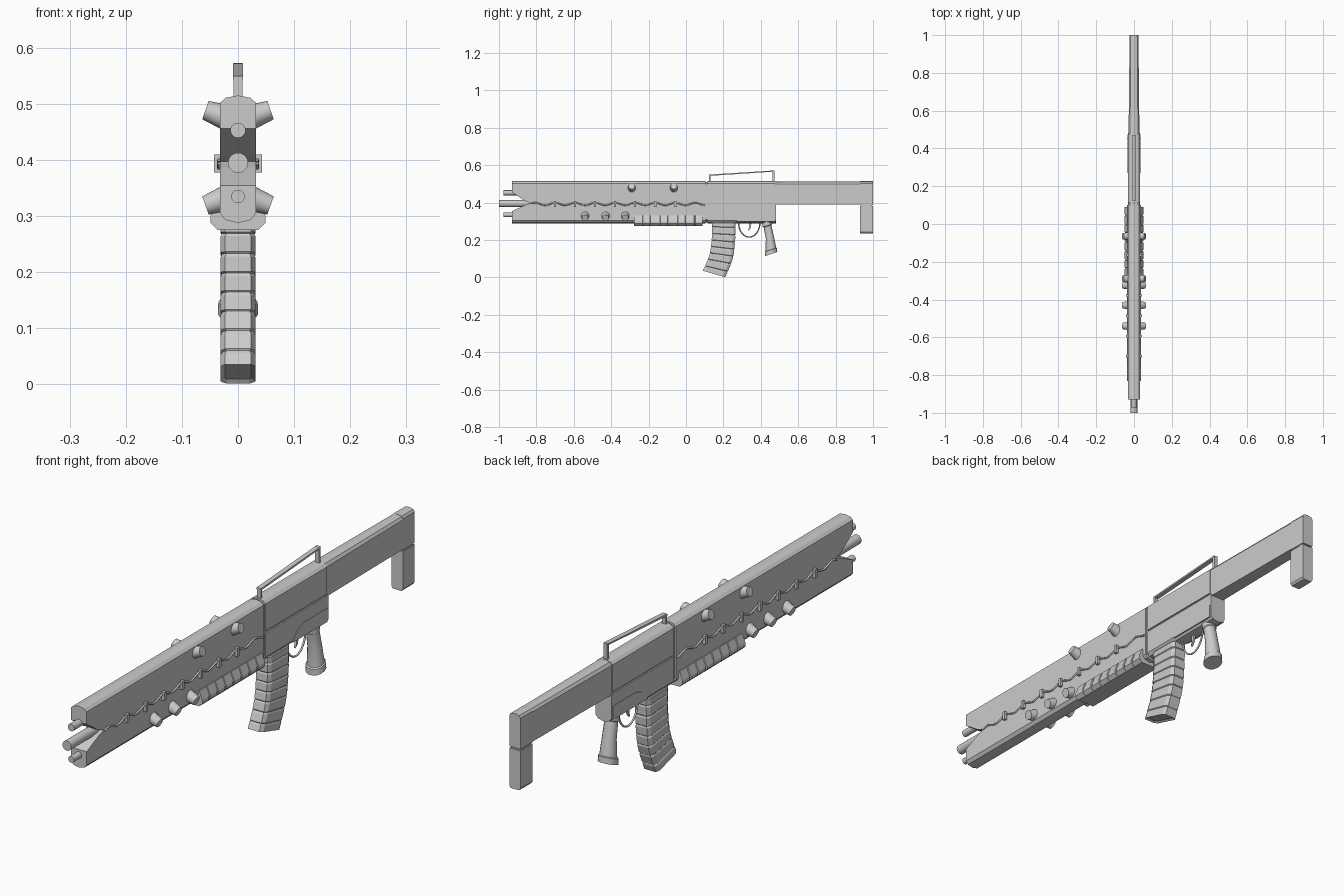
import bpy, bmesh, math
from mathutils import Vector

if "Cube" in bpy.data.objects:
    bpy.data.objects.remove(bpy.data.objects["Cube"])


def finish(name, bm, smooth=False):
    bmesh.ops.recalc_face_normals(bm, faces=bm.faces)
    mesh = bpy.data.meshes.new(name)
    bm.to_mesh(mesh)
    bm.free()
    ob = bpy.data.objects.new(name, mesh)
    bpy.context.collection.objects.link(ob)
    if smooth:
        bpy.ops.object.select_all(action='DESELECT')
        ob.select_set(True)
        bpy.context.view_layer.objects.active = ob
        bpy.ops.object.shade_smooth_by_angle(angle=math.radians(35))
    return ob


def loft(name, rings, smooth=False, recess=None):
    """Skin a list of equal-length point rings; optionally recess the last cap."""
    bm = bmesh.new()
    vs = [[bm.verts.new(p) for p in r] for r in rings]
    n = len(rings[0])
    for a, b in zip(vs, vs[1:]):
        for i in range(n):
            j = (i + 1) % n
            bm.faces.new((a[i], a[j], b[j], b[i]))
    bm.faces.new(vs[0][::-1])
    cap = bm.faces.new(vs[-1])
    if recess:
        bmesh.ops.recalc_face_normals(bm, faces=bm.faces)
        bmesh.ops.inset_region(bm, faces=[cap], thickness=recess[0])
        bmesh.ops.translate(bm, verts=cap.verts, vec=-cap.normal * recess[1])
    return finish(name, bm, smooth)


def beam(name, half, ys, scales=None):
    """Sweep a half cross-section (x, z), mirrored in x, along y."""
    sec = half + [(-x, z) for x, z in reversed(half) if x > 0]
    scales = scales or [1] * len(ys)
    return loft(name, [[(x * s, y, z) for x, z in sec] for y, s in zip(ys, scales)])


def plate(name, prof, x0, x1):
    """Extrude a side profile (y, z) between two x values."""
    return loft(name, [[(x, y, z) for y, z in prof] for x in (x0, x1)])


def frustum(name, a, b, r0, r1, n=16):
    a, b = Vector(a), Vector(b)
    q = (b - a).to_track_quat('Z', 'Y')
    rings = [[p + q @ Vector((r * math.cos(t), r * math.sin(t), 0))
              for t in [2 * math.pi * i / n for i in range(n)]] for p, r in ((a, r0), (b, r1))]
    return loft(name, rings, True)


def tube(name, pts, r):
    cu = bpy.data.curves.new(name, 'CURVE')
    cu.dimensions = '3D'
    cu.bevel_depth, cu.bevel_resolution = r, 2
    sp = cu.splines.new('POLY')
    sp.points.add(len(pts) - 1)
    for p, c in zip(sp.points, pts):
        p.co = (*c, 1)
    ob = bpy.data.objects.new(name, cu)
    bpy.context.collection.objects.link(ob)


# Long front housing with a V-shaped mouth cut into its nose
W = 0.032
top = [(W, 0.502), (0.022, 0.511), (0, 0.515)]
bottom = [(0, 0.288), (0.022, 0.293), (W, 0.305)]
housing = beam("front_housing", bottom + top, [-0.93, 0.105])
mouth = plate("mouth_cutter", [(-0.97, 0.456), (-0.93, 0.456), (-0.86, 0.408), (-0.83, 0.397),
                               (-0.86, 0.387), (-0.93, 0.355), (-0.97, 0.355)], -0.1, 0.1)
mouth.hide_render = True
mouth.hide_viewport = True
cut = housing.modifiers.new("mouth", 'BOOLEAN')
cut.operation, cut.solver, cut.object = 'DIFFERENCE', 'EXACT', mouth

# Receiver halves, with a thin inner core showing in the seams
beam("receiver_upper", [(0, 0.402), (W, 0.402)] + top, [0.115, 0.475])
beam("receiver_lower", bottom + [(W, 0.395), (0, 0.395)], [0.115, 0.482])
beam("seam_core", [(0, 0.295), (0.027, 0.31), (0.027, 0.5), (0, 0.51)], [0.09, 0.47])

# Tapering stock and butt
stock_half = [(0, 0.39), (0.028, 0.39), (0.029, 0.5), (0.021, 0.51), (0, 0.514)]
beam("stock", stock_half, [0.465, 0.93], [1, 0.83])
beam("butt_upper", [(0, 0.388), (0.024, 0.388), (0.024, 0.503), (0.018, 0.511), (0, 0.515)],
     [0.93, 1.0], [1, 0.95])
beam("butt_lower", [(0, 0.235), (0.018, 0.235), (0.024, 0.243), (0.024, 0.382), (0, 0.382)],
     [0.93, 1.0], [1, 0.95])
beam("butt_core", [(0, 0.36), (0.02, 0.36), (0.02, 0.4), (0, 0.4)], [0.935, 0.995])

# Three barrels
for name, y, z, r in (("upper_barrel", -0.975, 0.453, 0.0135), ("main_barrel", -1.0, 0.395, 0.018),
                      ("lower_barrel", -0.975, 0.335, 0.012)):
    frustum(name, (0, y, z), (0, -0.8, z), r, r, 20)

# Ribbed handguard: wide segments separated by shallow grooves
grip_half = [(0, 0.275), (0.036, 0.275), (0.049, 0.288), (0.049, 0.3), (0.036, 0.332), (0, 0.332)]
n = 8
step = 0.375 / n
ys, sc = [], []
for i in range(n):
    y = -0.278 + i * step
    ys += [y, y + step - 0.008, y + step - 0.006, y + step - 0.001]
    sc += [1, 1, 0.93, 0.93]
beam("handguard", grip_half, ys[:-2], sc[:-2])

# Side knobs, cable clips and cables on both sides
for s in (-1, 1):
    side = "right" if s > 0 else "left"
    for y, z, d in [(-0.29, 0.482, 1), (-0.065, 0.482, 1)] + \
                   [(y, 0.326, -1) for y in (-0.54, -0.43, -0.325)]:
        frustum(side + "_knob", (s * 0.024, y, z - d * 0.005), (s * 0.058, y, z + d * 0.007),
                0.0225, 0.0172)
    clips = [-0.70 + 0.107 * i for i in range(7)]
    for y in clips:
        plate(side + "_cable_clip", [(y - 0.006, 0.378), (y + 0.006, 0.378),
                                     (y + 0.006, 0.41), (y - 0.006, 0.41)], s * 0.028, s * 0.043)
    path = []
    for i in range(65):
        y = -0.83 + 0.93 * i / 64
        path.append((s * 0.034, y, 0.393 + 0.007 * math.cos(2 * math.pi * (y + 0.70) / 0.107)))
    tube(side + "_cable", path, 0.0035)
    # Raised panel on the lower receiver
    plate(side + "_receiver_panel", [(0.27, 0.3), (0.3, 0.335), (0.34, 0.35), (0.475, 0.35),
                                     (0.475, 0.3)], s * 0.03, s * 0.0345)

# Curved, banded magazine with a recessed floor
spine = [((0.138, 0.295), (0.266, 0.295)), ((0.138, 0.21), (0.263, 0.2)),
         ((0.125, 0.12), (0.25, 0.1)), ((0.09, 0.036), (0.21, 0.002))]


def spine_at(t):
    t = min(max(t, 0), 1) * 3
    i = min(int(t), 2)
    P = [spine[max(0, min(3, i + k))] for k in (-1, 0, 1, 2)]
    f = t - i
    out = []
    for e in (0, 1):
        a, b, c, d = [Vector(p[e]) for p in P]
        out.append(0.5 * (2 * b + (c - a) * f + (2 * a - 5 * b + 4 * c - d) * f * f
                          + (3 * b - a - 3 * c + d) * f ** 3))
    return out


rings = []
for i in range(8):
    for t, g in ((i / 8, 0.0025), (i / 8 + 0.02, 0), ((i + 1) / 8 - 0.01, 0)):
        f, b = spine_at(t)
        d = (b - f).normalized()
        f, b = f + d * g, b - d * g
        w = 0.031 - g
        sec = [(w - 0.008, f), (w, f + d * 0.014), (w, b - d * 0.014), (w - 0.008, b)]
        sec += [(-x, p) for x, p in reversed(sec)]
        rings.append([(x, p.x, p.y) for x, p in sec])
f, b = spine_at(1)
last = [(0.022, f), (0.031, f + (b - f) * 0.1), (0.031, b - (b - f) * 0.1), (0.022, b)]
last += [(-x, p) for x, p in reversed(last)]
rings.append([(x, p.x, p.y) for x, p in last])
loft("magazine", rings, recess=(0.008, 0.006))

# Pistol grip with flared collars
rings = []
for y, z, ry, rx in ((0.431, 0.3, 0.025, 0.027), (0.435, 0.277, 0.025, 0.027),
                     (0.436, 0.274, 0.021, 0.024), (0.448, 0.215, 0.022, 0.026),
                     (0.454, 0.15, 0.029, 0.031), (0.454, 0.147, 0.033, 0.035),
                     (0.455, 0.125, 0.034, 0.036)):
    ring = []
    for i in range(14):
        a = 2 * math.pi * i / 14
        ring.append((rx * math.cos(a), y + ry * math.sin(a), z + 0.33 * ry * math.sin(a)))
    rings.append(ring)
loft("pistol_grip", rings, True)

# Trigger guard and trigger
tube("trigger_guard", [(0, 0.338 - 0.057 * math.cos(math.pi * i / 20),
                        0.293 - 0.077 * math.sin(math.pi * i / 20)) for i in range(21)], 0.0035)
plate("trigger", [(0.335, 0.3), (0.352, 0.3), (0.345, 0.262), (0.332, 0.248), (0.337, 0.27)],
      -0.004, 0.004)

# Sloping carry rail: front post, top bar, rear post
plate("rail_front_post", [(0.122, 0.508), (0.13, 0.508), (0.13, 0.545), (0.122, 0.545)], -0.008, 0.008)
plate("rail_bar", [(0.122, 0.543), (0.47, 0.566), (0.47, 0.572), (0.122, 0.55)], -0.009, 0.009)
plate("rail_rear_post", [(0.462, 0.508), (0.472, 0.508), (0.472, 0.573), (0.462, 0.572)], -0.008, 0.008)
